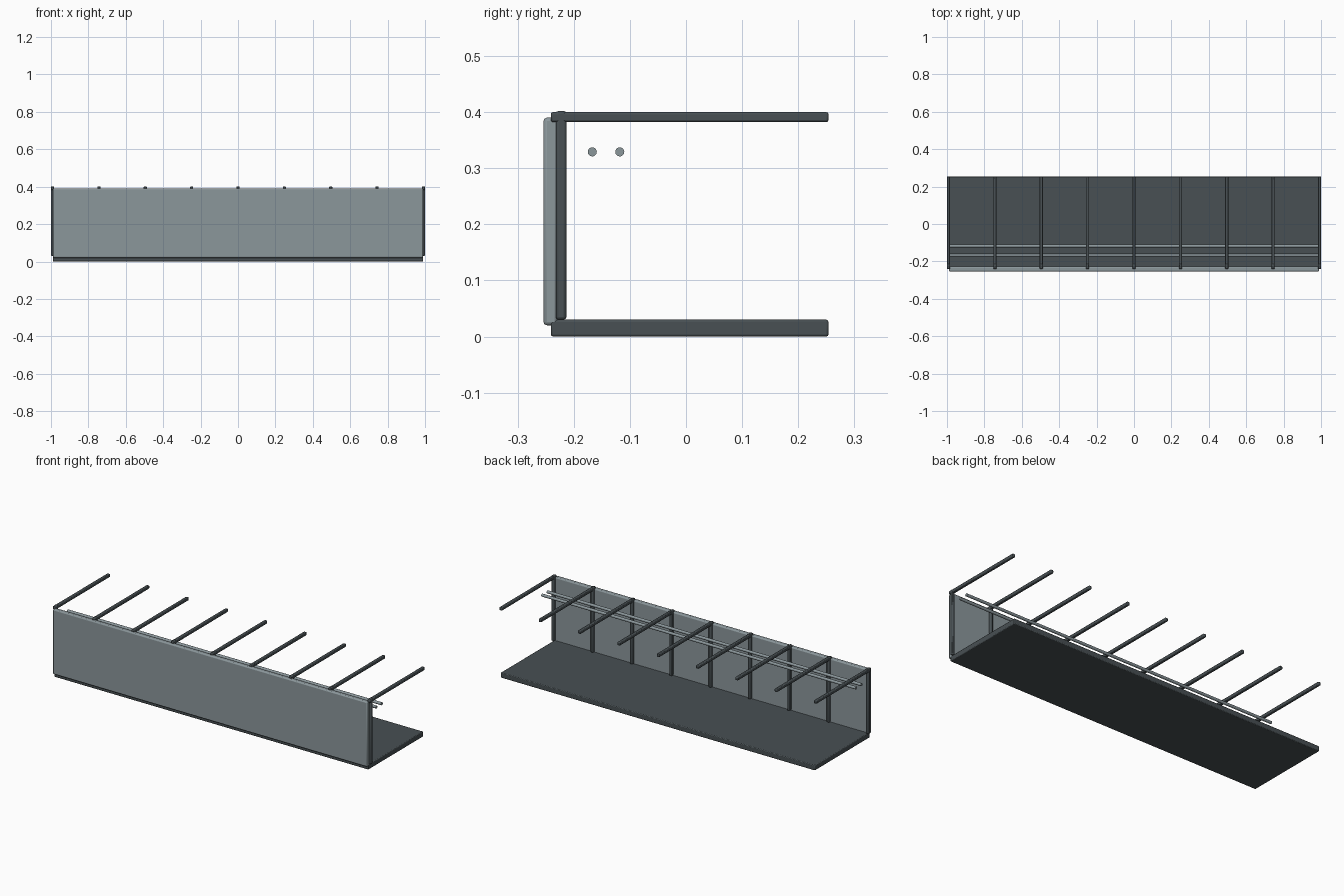
import bpy

cube = bpy.data.objects.get("Cube")
if cube:
    bpy.data.objects.remove(cube, do_unlink=True)


def material(name, rgb):
    m = bpy.data.materials.new(name)
    m.use_nodes = True
    m.diffuse_color = (*rgb, 1)
    m.node_tree.nodes["Principled BSDF"].inputs["Base Color"].default_value = (*rgb, 1)
    return m


dark = material("dark slate", (0.065, 0.08, 0.087))
light = material("pale steel", (0.26, 0.31, 0.33))


def box(name, x, y, z, mat, bevel):
    """Bevelled box spanning the given (low, high) ranges."""
    spans = (x, y, z)
    bpy.ops.mesh.primitive_cube_add(size=1, location=[(a + b) / 2 for a, b in spans])
    o = bpy.context.object
    o.name = name
    o.scale = [b - a for a, b in spans]
    bpy.ops.object.transform_apply(location=False, rotation=False, scale=True)
    o.data.materials.append(mat)
    mod = o.modifiers.new("soft edges", "BEVEL")
    mod.width = bevel
    mod.segments = 2
    bpy.ops.object.shade_smooth_by_angle()
    return o


half = 0.99
post = 0.0085

# Floor slab and upright front panel
box("base_slab", (-half, half), (-0.241, 0.254), (0, 0.03), dark, 0.004)
box("front_panel", (-half, half), (-0.254, -0.228), (0.02, 0.39), light, 0.006)

# Evenly spaced posts, each carrying an arm that reaches backward
count = 9
reach = 1 - post
for i in range(count):
    x = -reach + 2 * reach * i / (count - 1)
    across = (x - post, x + post)
    box(f"post_{i + 1}", across, (-0.232, -0.213), (0.03, 0.402), dark, 0.005)
    box(f"arm_{i + 1}", across, (-0.241, 0.254), (0.382, 0.4), dark, 0.004)

# Two long rods running behind the panel
for name, y in (("front_rod", -0.167), ("back_rod", -0.118)):
    bpy.ops.mesh.primitive_cylinder_add(vertices=24, radius=0.008, depth=2 * half,
                                        location=(0, y, 0.329),
                                        rotation=(0, 1.570796, 0))
    rod = bpy.context.object
    rod.name = name
    rod.data.materials.append(light)
    bpy.ops.object.shade_smooth_by_angle()
